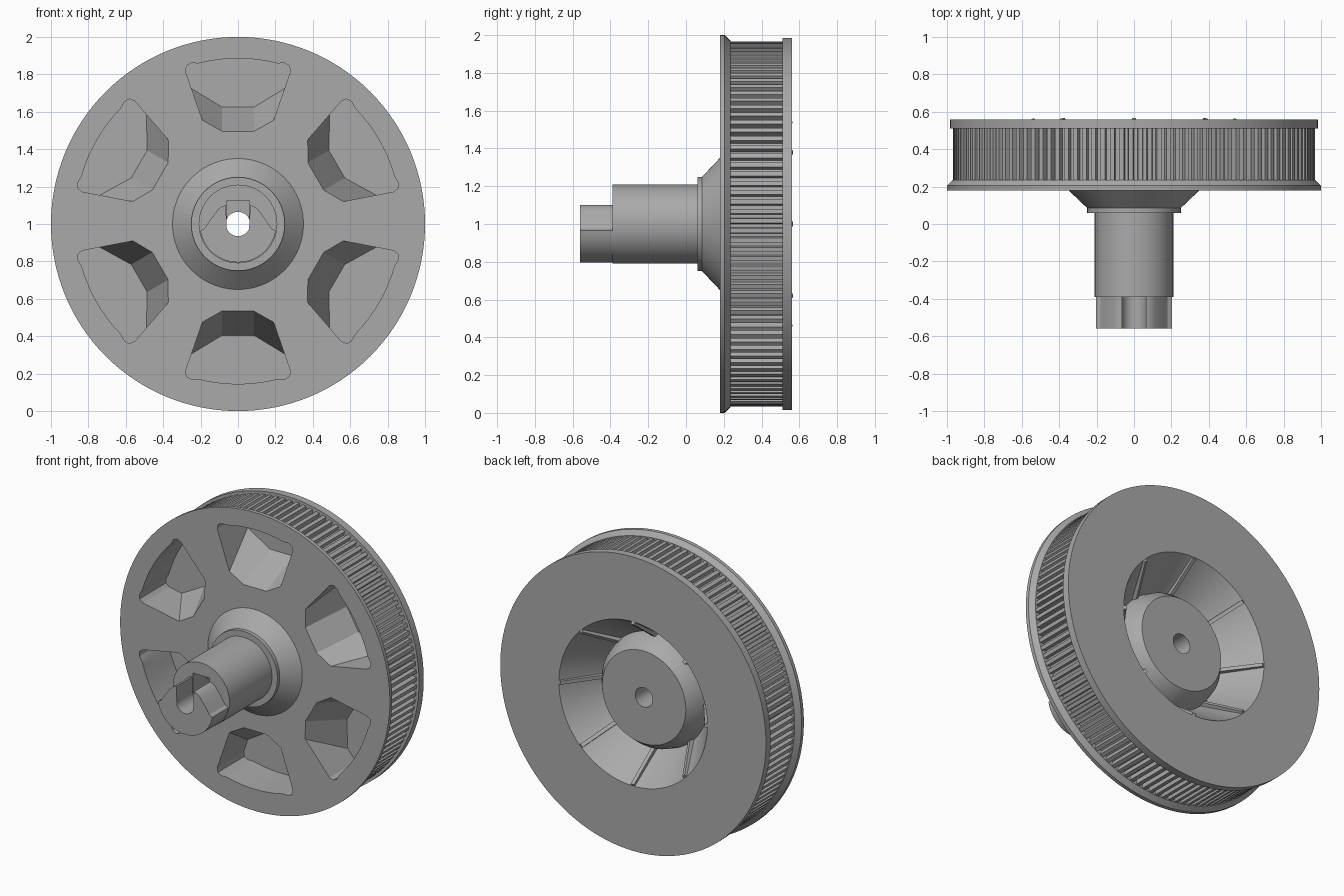
import bpy, bmesh, math
from math import sin, cos, pi, radians

AXIS_Z = 1.0

cube = bpy.data.objects.get("Cube")
if cube:
    bpy.data.objects.remove(cube, do_unlink=True)

grey = bpy.data.materials.new("mid_grey")
grey.use_nodes = True
colour = (0.40, 0.40, 0.40, 1)
grey.diffuse_color = colour
grey.node_tree.nodes["Principled BSDF"].inputs["Base Color"].default_value = colour


def finish(name, bm, smooth=True):
    """Turn a bmesh into a grey object with sharp edges kept."""
    bmesh.ops.recalc_face_normals(bm, faces=bm.faces)
    mesh = bpy.data.meshes.new(name)
    bm.to_mesh(mesh)
    bm.free()
    mesh.materials.append(grey)
    ob = bpy.data.objects.new(name, mesh)
    bpy.context.scene.collection.objects.link(ob)
    if smooth:
        shade(ob)
    return ob


def shade(ob):
    bpy.ops.object.select_all(action='DESELECT')
    bpy.context.view_layer.objects.active = ob
    ob.select_set(True)
    bpy.ops.object.shade_smooth_by_angle(angle=radians(25))


def around(u, r, y, angle, lift=0.0):
    """Point at sideways offset u, radius r and depth y, turned about the axle."""
    return (u * cos(angle) + r * sin(angle), y,
            AXIS_Z + lift + r * cos(angle) - u * sin(angle))


def bridge(bm, a, b):
    n = len(a)
    for i in range(n):
        bm.faces.new((a[i], a[(i + 1) % n], b[(i + 1) % n], b[i]))


def loft(bm, front, back):
    """Closed solid between two matching outlines."""
    a = [bm.verts.new(p) for p in front]
    b = [bm.verts.new(p) for p in back]
    bm.faces.new(a)
    bm.faces.new(b)
    bridge(bm, a, b)


def lathe(bm, profile, steps):
    """Revolve a closed (radius, y) profile around the axle."""
    rings = [[bm.verts.new(around(0, r, y, 2 * pi * i / steps)) for r, y in profile]
             for i in range(steps)]
    for i in range(steps):
        bridge(bm, rings[i], rings[(i + 1) % steps])


# Wheel body: shaft, collar, cone, flanges, dished back and hub in one section
bm = bmesh.new()
lathe(bm, [(0.065, -0.39), (0.21, -0.39), (0.21, 0.06), (0.25, 0.06), (0.25, 0.085),
           (0.35, 0.18), (1, 0.18), (1, 0.205), (0.97, 0.235), (0.93, 0.235),
           (0.93, 0.51), (0.985, 0.51), (0.985, 0.56), (0.55, 0.56), (0.38, 0.31),
           (0.36, 0.38), (0.31, 0.445), (0.065, 0.445)], 128)
body = finish("wheel_body", bm, smooth=False)

# Cutter: six pockets with sloping inner walls, and a square notch in the shaft
outer = [(-0.28, 0.80), (-0.275, 0.83), (-0.25, 0.845)]
arc = [(0.87 * sin(t), 0.87 * cos(t)) for t in (radians(d) for d in range(-14, 15, 4))]
rim = outer + arc + [(-u, r) for u, r in reversed(outer)]
mouth = rim + [(0.19, 0.54), (0.085, 0.48), (-0.085, 0.48), (-0.19, 0.54)]
floor = rim + [(0.25, 0.71), (0.085, 0.61), (-0.085, 0.61), (-0.25, 0.71)]


def extend(t):
    """Outline between mouth (0) and floor (1)."""
    return [(a + (c - a) * t, b + (d - b) * t) for (a, b), (c, d) in zip(mouth, floor)]


bm = bmesh.new()
for k in range(6):
    turn = k * pi / 3
    loft(bm, [around(u, r, 0.152, turn, 0.015) for u, r in extend(-0.1)],
         [around(u, r, 0.46, turn, 0.015) for u, r in floor])
notch = [(-0.06, 1.0), (0.06, 1.0), (0.06, 1.125), (-0.06, 1.125)]
loft(bm, [(x, -0.45, z) for x, z in notch], [(x, -0.25, z) for x, z in notch])
cutter = finish("pocket_cutter", bm, smooth=False)
cutter.hide_render = True

cut = body.modifiers.new("pockets", 'BOOLEAN')
cut.operation = 'DIFFERENCE'
cut.solver = 'EXACT'
cut.object = cutter
bpy.ops.object.select_all(action='DESELECT')
bpy.context.view_layer.objects.active = body
body.select_set(True)
bpy.ops.object.modifier_apply(modifier=cut.name)
bpy.data.objects.remove(cutter, do_unlink=True)
shade(body)

# Toothed belt track between the flanges
TEETH = 120
bm = bmesh.new()
tooth = [(0.0, 0.937), (0.36, 0.937), (0.44, 0.967), (0.92, 0.967)]
outline = [(r, 2 * pi * (i + f) / TEETH) for i in range(TEETH) for f, r in tooth]
loops = [[bm.verts.new(around(0, r if r2 is None else r2, y, a)) for r, a in outline]
         for r2, y in ((None, 0.225), (None, 0.515), (0.92, 0.515), (0.92, 0.225))]
for i in range(4):
    bridge(bm, loops[i], loops[(i + 1) % 4])
finish("belt_teeth", bm, smooth=False)

# Keyed shaft tip with a U slot between two curved lugs
bm = bmesh.new()
shoulder = [(0.065, 1.10), (0.085, 1.095), (0.11, 1.075), (0.15, 1.02), (0.18, 0.975)]
lower = [(0.205 * cos(t), AXIS_Z + 0.205 * sin(t))
         for t in (radians(-10 - 5 * i) for i in range(33))]
slot = [(-0.065 * cos(t), AXIS_Z - 0.065 * sin(t))
        for t in (radians(12 * i) for i in range(16))]
tip = shoulder + lower + [(-x, z) for x, z in reversed(shoulder)] + slot
loft(bm, [(x, -0.56, z) for x, z in tip], [(x, -0.39, z) for x, z in tip])
bmesh.ops.triangulate(bm, faces=[f for f in bm.faces if len(f.verts) > 4])
finish("shaft_tip", bm)

# Eight thin ribs lying on the dished back
bm = bmesh.new()
HALF = 0.012
for k in range(8):
    turn = k * pi / 4
    section = [((0.565, 0.55), (0.37, 0.28)), ((0.535, 0.567), (0.35, 0.315))]
    ends = []
    for e in (0, 1):
        (r0, y0), (r1, y1) = section[0][e], section[1][e]
        ends.append([around(u, r, y, turn) for u, r, y in
                     ((-HALF, r0, y0), (HALF, r0, y0), (HALF, r1, y1), (-HALF, r1, y1))])
    loft(bm, ends[0], ends[1])
finish("back_ribs", bm, smooth=False)
